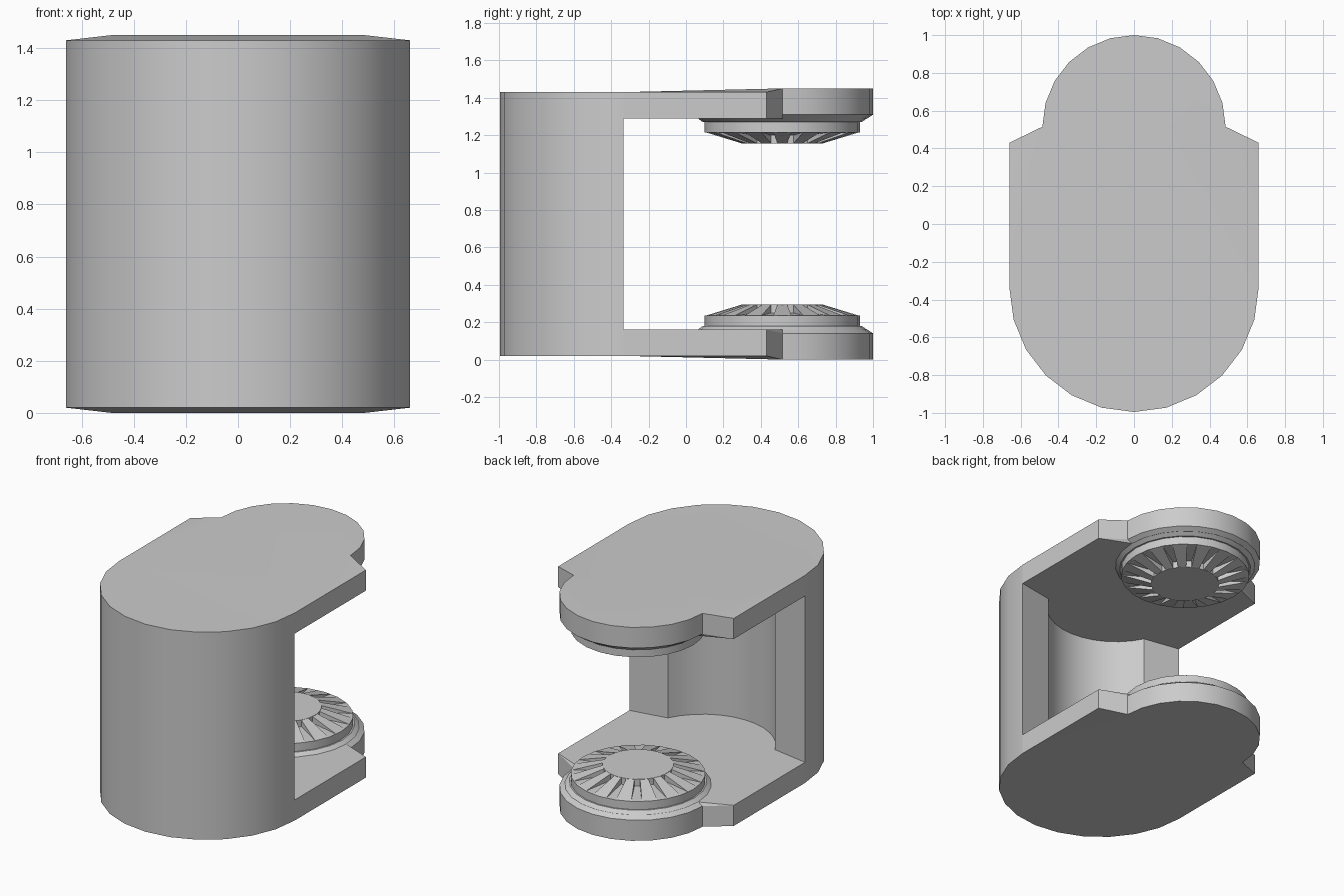
import bpy, bmesh
from math import sin, cos, pi, asin

if "Cube" in bpy.data.objects:
    bpy.data.objects.remove(bpy.data.objects["Cube"])

MID = 0.725          # the model is mirrored about this height
DISC_Y = 0.515       # centre of the round hinge ends
FLOOR = 0.16         # inner face of the lower plate


def arc(cy, r, a0, a1, n, z):
    """Points on a circle centred on (0, cy)."""
    return [(r * cos(a0 + (a1 - a0) * i / n), cy + r * sin(a0 + (a1 - a0) * i / n), z)
            for i in range(n + 1)]


def at_z(points, z):
    return [(p[0], p[1], z) for p in points]


def add_face(bm, points):
    bm.faces.new([bm.verts.new((x, y, z - MID)) for x, y, z in points])


def add_strip(bm, lower, upper):
    for i in range(len(lower) - 1):
        add_face(bm, [lower[i], lower[i + 1], upper[i + 1], upper[i]])


def finish(bm, name, angle=0.5):
    """Clean the lower half, then mirror it to the upper half."""
    bmesh.ops.remove_doubles(bm, verts=bm.verts, dist=0.0005)
    bmesh.ops.triangulate(bm, faces=[f for f in bm.faces if len(f.verts) > 4])
    bmesh.ops.recalc_face_normals(bm, faces=bm.faces)
    mesh = bpy.data.meshes.new(name)
    bm.to_mesh(mesh)
    bm.free()
    ob = bpy.data.objects.new(name, mesh)
    bpy.context.collection.objects.link(ob)
    ob.location.z = MID
    mirror = ob.modifiers.new("mirror", 'MIRROR')
    mirror.use_axis = (False, False, True)
    bpy.ops.object.select_all(action='DESELECT')
    bpy.context.view_layer.objects.active = ob
    ob.select_set(True)
    bpy.ops.object.modifier_apply(modifier="mirror")
    bpy.ops.object.shade_smooth_by_angle(angle=angle)
    return ob


# Outlines: rounded front, straight sides, round back, hollow inside
front = arc(-0.335, 0.66, pi, 2 * pi, 12, 0.02)
back = arc(DISC_Y, 0.485, 0, pi, 12, 0.0)
back_rim = at_z(back, 0.14)
back_in = arc(DISC_Y, 0.455, 0, pi, 12, FLOOR)
corner_r, corner_l = (0.66, 0.43, 0.02), (-0.66, 0.43, 0.02)
t = asin(0.2 / 0.45)
hollow = ([(-0.66, -0.335, FLOOR)] + arc(-0.18, 0.45, pi + t, 2 * pi - t, 12, FLOOR)
          + [(0.66, -0.335, FLOOR)])

# Bracket: two plates joined by the curved front wall
bm = bmesh.new()
add_face(bm, front + [corner_r] + back + [corner_l])
add_strip(bm, front, at_z(front, MID))
add_strip(bm, hollow, at_z(hollow, MID))
side_r = [front[-1], corner_r]
side_l = [corner_l, front[0]]
add_strip(bm, side_r, at_z(side_r, FLOOR))
add_strip(bm, side_l, at_z(side_l, FLOOR))
up_r, up_l = at_z([corner_r, corner_l], FLOOR)
add_strip(bm, [corner_r] + back + [corner_l], [up_r] + back_rim + [up_l])
add_strip(bm, back_rim, back_in)
add_face(bm, [up_r, back_rim[0], back_in[0]])
add_face(bm, [up_l, back_in[-1], back_rim[-1]])
add_face(bm, hollow + [up_r] + back_in + [up_l])
finish(bm, "bracket")

# Hinge pads: stepped turned discs facing each other
profile = [(0.455, 0.158), (0.425, 0.18), (0.415, 0.18), (0.415, 0.235),
           (0.22, 0.25), (0.22, 0.295)]
bm = bmesh.new()
rings = [arc(DISC_Y, r, 0, 2 * pi, 24, z) for r, z in profile]
for low, high in zip(rings, rings[1:]):
    add_strip(bm, low, high)
add_face(bm, rings[-1][:-1])
finish(bm, "hinge_pads")

# Gripping teeth: sloping wedges around each pad
TEETH = 16
bm = bmesh.new()
for i in range(TEETH):
    a, h = 2 * pi * i / TEETH, 0.6 * pi / TEETH
    outer = arc(DISC_Y, 0.413, a - h, a + h, 1, 0.235)
    inner = arc(DISC_Y, 0.215, a - h, a + h, 1, 0.295)
    base = at_z(inner, 0.24)
    add_strip(bm, outer, inner)
    for k in (0, 1):
        add_face(bm, [outer[k], inner[k], base[k]])
finish(bm, "hinge_teeth")
